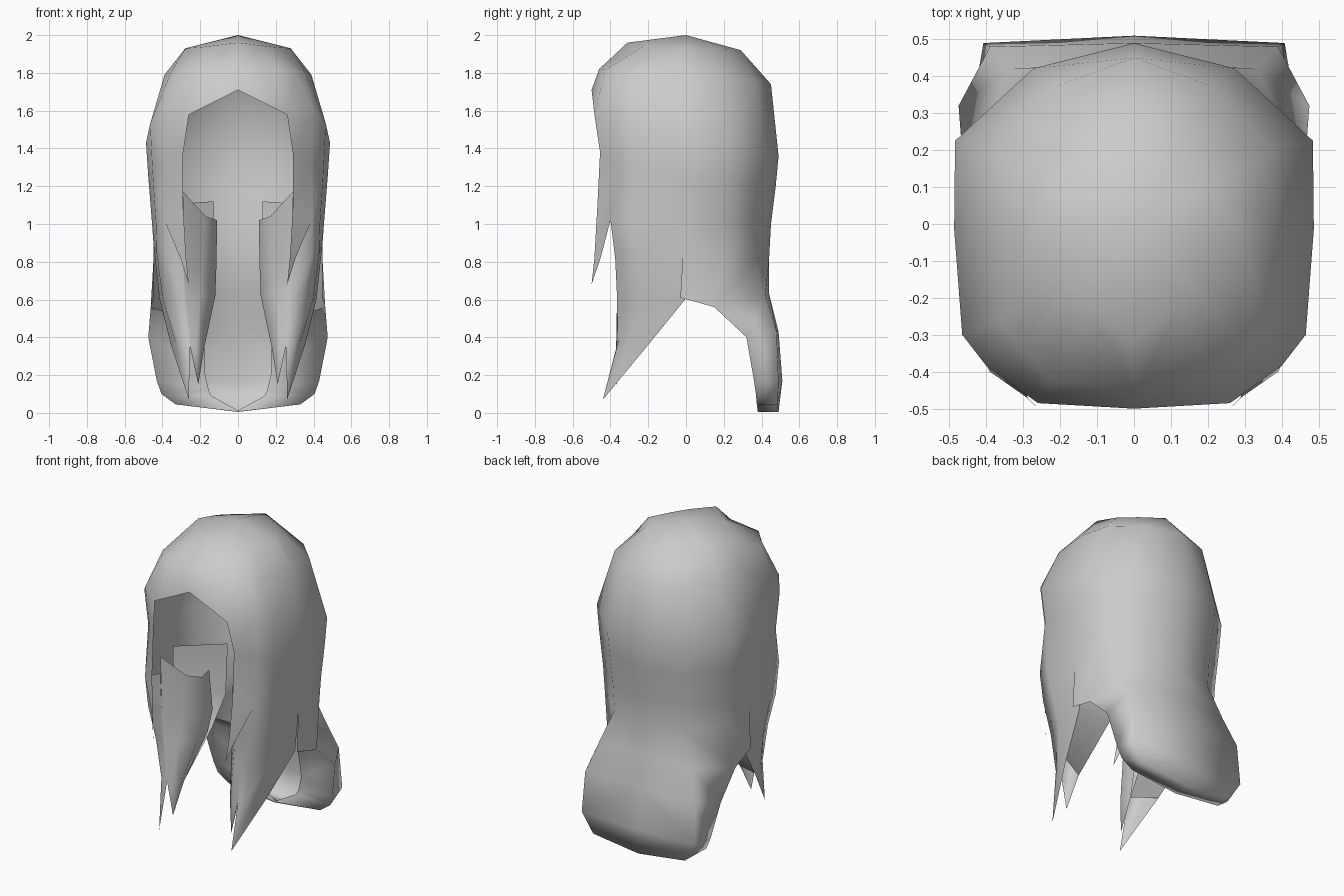
import bpy, bmesh

grey = bpy.data.materials.new("hair grey")
grey.diffuse_color = (0.6, 0.6, 0.6, 1)


def sheets(name, grids):
    """Weld one or more point grids into a smooth sheet mirrored across x."""
    bm = bmesh.new()
    for rows in grids:
        vs = [[bm.verts.new(p) for p in r] for r in rows]
        for a, b in zip(vs, vs[1:]):
            for i in range(len(a) - 1):
                bm.faces.new((a[i], a[i + 1], b[i + 1], b[i]))
    bmesh.ops.remove_doubles(bm, verts=bm.verts, dist=0.0005)
    bmesh.ops.dissolve_degenerate(bm, edges=bm.edges, dist=0.0005)
    bmesh.ops.recalc_face_normals(bm, faces=bm.faces)
    me = bpy.data.meshes.new(name)
    bm.to_mesh(me)
    bm.free()
    me.materials.append(grey)
    for p in me.polygons:
        p.use_smooth = True
    ob = bpy.data.objects.new(name, me)
    bpy.context.collection.objects.link(ob)
    m = ob.modifiers.new("mirror", 'MIRROR')
    m.merge_threshold = 0.001
    return ob


# Half plan of the head, from the back centre round the side to the front
PLAN = [(0, 1), (.56, .86), (.995, .46), (1, -.03), (.955, -.6),
        (.82, -.77), (.6, -.97), (0, -1)]


def ring(w, y_front, y_back, z_side, z_front, z_back, diamond=0):
    """One level of the head; diamond pulls the corners in towards the crown."""
    pts = []
    for u, v in PLAN:
        s = 1 + diamond * (1 / (u + abs(v)) - 1)
        u, v = u * s, v * s
        y = v * y_back if v > 0 else -v * y_front
        z = z_side + ((z_back - z_side) * v if v > 0 else (z_front - z_side) * v * v)
        pts.append((u * w, y, z))
    return pts


# Crown: dome with a full front, then walls that stop at the face opening
brow = ring(.487, -.5, .49, 1.43, 1.71, 1.36)
brow[6] = (.26, -.485, 1.58)
dome = [[(0, 0, 2)] * 8,
        ring(.285, -.31, .29, 1.93, 1.96, 1.92, .75),
        ring(.39, -.46, .45, 1.79, 1.82, 1.74, .12),
        brow]
cheek = ring(.475, -.46, .475, 1.25, 1.38, 1.2)[:7]
cheek[6] = (.29, -.455, 1.38)
jaw = ring(.455, -.475, .45, 1.0, 1.02, 1.0)[:7]
jaw[5], jaw[6] = (.39, -.40, 1.02), (.29, -.47, 1.08)
nape = ring(.447, -.44, .44, .89, .85, .82)[:4]
walls = [brow[:7], cheek, jaw]

# Tail: flared back length below the nape
hem = [(0, .44, .63), (.33, .42, .62), (.462, .15, .56), (.445, -.03, .61)]
flare = [(0, .49, .43), (.39, .48, .43), (.475, .32, .40)]
low = [(0, .51, .17), (.408, .49, .17), (.43, .36, .17)]
foot = [(0, .49, .005), (.33, .485, .045), (.405, .37, .10)]
toe_side, toe_mid = (.33, .375, .045), (0, .38, .005)
sole = [[foot[0], toe_mid], [foot[1], toe_side], [foot[2], foot[2]]]

# Lip curling in from the edge of the tail
lip = [[hem[2], (.27, .28, .50)],
       [flare[2], (.18, .36, .39)],
       [low[2], (.175, .40, .21)],
       [foot[2], (.155, .40, .12)],
       [toe_side, (.14, .395, .09)],
       [toe_mid, (0, .39, .012)]]

# Side lock: front length, split from the tail by a slit
tip = (.26, -.44, .07)
lock = [[jaw[3], jaw[4], jaw[5], (.29, -.385, 1.06)],
        [nape[3], (.43, -.25, .84), (.385, -.375, .82), (.29, -.372, .85)],
        [(.415, -.005, .60), (.40, -.22, .61), (.335, -.365, .61), (.28, -.365, .62)],
        [(.355, -.2, .36), (.33, -.3, .37), (.30, -.36, .37), (.255, -.365, .36)],
        [tip] * 4]

# Short pointed fringe beside the face
fringe = [[jaw[6], jaw[5]],
          [(.275, -.485, .82), (.305, -.452, .82)],
          [(.26, -.50, .68), (.26, -.50, .68)]]

sheets("hair_shell", [dome, walls, [jaw[:4], nape, hem],
                      [hem[:3], flare, low, foot], sole, lip, lock, fringe])

# Inner lock framing the face
sheets("inner_lock", [[
    [(.29, -.385, 1.17), (.17, -.285, 1.04), (.11, -.215, 1.02), (.11, -.14, 1.04)],
    [(.288, -.37, .76), (.19, -.30, .76), (.115, -.21, .76), (.12, -.09, .76)],
    [(.28, -.365, .62), (.20, -.33, .62), (.12, -.24, .62), (.135, -.12, .62)],
    [(.255, -.365, .36), (.225, -.37, .34), (.18, -.34, .34), (.20, -.27, .34)],
    [(.21, -.37, .15)] * 4]])

# Panel closing the back of the locks
sheets("inner_panel", [[
    [(.13, .08, 1.12), (.40, -.10, 1.10)],
    [(.13, .06, .80), (.42, -.06, .80)],
    [(.15, -.05, .62), lock[2][0]],
    [(.20, -.27, .34), lock[3][0]]]])
